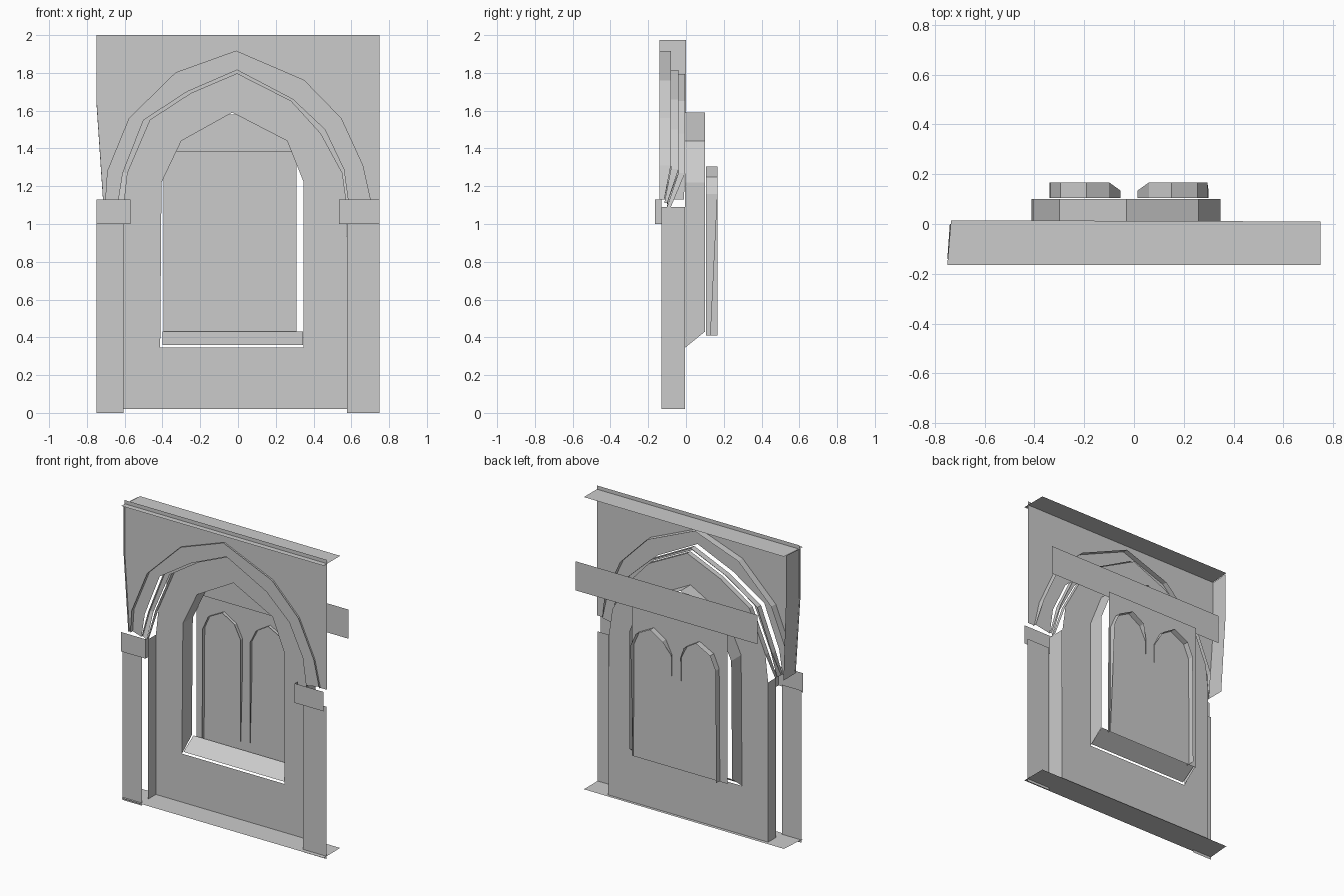
import bpy, bmesh

if "Cube" in bpy.data.objects:
    bpy.data.objects.remove(bpy.data.objects["Cube"])


def new_object(name, bm):
    bmesh.ops.remove_doubles(bm, verts=bm.verts, dist=0.0005)
    mesh = bpy.data.meshes.new(name)
    bm.to_mesh(mesh)
    bm.free()
    obj = bpy.data.objects.new(name, mesh)
    bpy.context.collection.objects.link(obj)


def strip(name, a, b):
    """Quads between two 3D polylines of equal length."""
    bm = bmesh.new()
    va = [bm.verts.new(p) for p in a]
    vb = [bm.verts.new(p) for p in b]
    for i in range(len(a) - 1):
        bm.faces.new((va[i], va[i + 1], vb[i + 1], vb[i]))
    new_object(name, bm)


def at(profile, y, foot=None):
    """Profile placed at depth y; its two feet may sit at another depth."""
    pts = [(x, y, z) for x, z in profile]
    if foot is not None:
        for i in (0, -1):
            pts[i] = (pts[i][0], foot, pts[i][2])
    return pts


def reveal(name, profile, y0, y1):
    strip(name, at(profile, y0), at(profile, y1))


def plate(name, y, *loops):
    """Flat upright sheet from an outline and optional holes."""
    bm = bmesh.new()
    edges = []
    for loop in loops:
        vs = [bm.verts.new((x, y, z)) for x, z in loop]
        edges += [bm.edges.new((vs[i - 1], vs[i])) for i in range(len(vs))]
    bmesh.ops.triangle_fill(bm, edges=edges, use_beauty=True, normal=(0, -1, 0))
    bmesh.ops.dissolve_limit(bm, angle_limit=0.01, verts=bm.verts, edges=bm.edges)
    new_object(name, bm)


def rect(x0, x1, z0, z1):
    return [(x0, z0), (x1, z0), (x1, z1), (x0, z1)]


# Arch profiles, left springing to right springing
outer = [(-.70, 1.13), (-.69, 1.28), (-.575, 1.56), (-.33, 1.80), (-.01, 1.915),
         (.35, 1.76), (.545, 1.56), (.66, 1.31), (.70, 1.13)]
middle = [(-.635, 1.11), (-.61, 1.27), (-.50, 1.55), (-.27, 1.70), (-.005, 1.815),
          (.29, 1.66), (.46, 1.50), (.56, 1.29), (.585, 1.11)]
inner = [(-.605, 1.09), (-.585, 1.27), (-.465, 1.55), (-.25, 1.69), (-.005, 1.795),
         (.28, 1.65), (.435, 1.48), (.55, 1.27), (.575, 1.09)]
window = [(-.412, .345), (-.405, 1.22), (-.30, 1.44), (-.03, 1.59),
          (.26, 1.44), (.348, 1.22), (.348, .345)]
FRONT, STEP1, STEP2, WALL, BACK = -.14, -.08, -.04, -.005, .10
FOOT1, FOOT2, FOOT3 = -.115, -.10, -.08

# Front sheet above the big arch
plate("spandrel", -.128,
      [(-.715, 1.13)] + outer + [(.75, 1.13), (.75, 2), (-.75, 2), (-.75, 1.65)])
strip("spandrel_left_side", at([(-.715, 1.13), (-.75, 1.65), (-.75, 1.975)], FRONT),
      [(-.715, -.01, 1.13), (-.74, 0, 1.65), (-.74, 0, 1.975)])

# Stepped arch mouldings: reveals straddle the flat rings
strip("arch_outer_reveal", at(outer, FRONT), at(outer, STEP1, FOOT1))
reveal_ring_y, inner_ring_y = -.115, -.06
strip("arch_outer_ring", at(outer, reveal_ring_y), at(middle, reveal_ring_y))
strip("arch_middle_reveal", at(middle, STEP1, FOOT1), at(middle, STEP2, FOOT2))
strip("arch_inner_ring", at(middle, inner_ring_y, FOOT2), at(inner, inner_ring_y, FOOT2))
strip("arch_inner_reveal", at(inner, STEP2, FOOT2), at(inner, WALL, FOOT3))

# Recessed wall with window opening
plate("recessed_wall", WALL, [(-.605, .02)] + inner + [(.58, .02)], window)

# Pilasters, their inner jambs and capitals
for side, edge, end, cap, face_y, jamb_y in (
        ("left", -.605, -.75, -.57, -.15, -.09),
        ("right", .577, .75, .535, -.135, -.13)):
    plate(side + "_pilaster", face_y, rect(edge, end, 0, 1.02))
    reveal(side + "_jamb", [(edge, .02), (edge, 1.09)], jamb_y, WALL)
    plate(side + "_capital", -.165, rect(cap, end, 1.0, 1.13))
    reveal(side + "_capital_side", [(cap, 1.0), (cap, 1.13)], -.165, -.13)

# Top and bottom ledges
for name, z in (("top_ledge", 1.975), ("bottom_ledge", .018)):
    strip(name, [(-.75, -.165, z), (.75, -.165, z)], [(-.735, .015, z), (.75, .01, z)])

# Window reveal (foot follows the sill slope) and sloping sill
window_back = [(x, max(z, .43)) for x, z in window]
strip("window_reveal", at(window, WALL)[:-1] + [(.348, WALL, .345)],
      at(window_back, BACK))
strip("window_sill", [(-.40, WALL, .36), (.345, WALL, .36)],
      [(-.40, BACK, .43), (.345, BACK, .43)])

# Backing band behind the window head, and the back panel
plate("back_band", BACK, rect(-.60, .75, 1.385, 1.58))
plate("window_panel", .127, rect(-.395, .31, .405, 1.405))

# Twin lancets mirrored about the mullion; most jambs taper downwards
lancet = [(.015, .48), (.015, 1.16), (.06, 1.25), (.15, 1.305),
          (.255, 1.25), (.295, 1.16), (.30, .41)]
for name, pts, outer_foot in (
        ("right_lancet", lancet, .13),
        ("left_lancet", [(-.04 - x, z) for x, z in lancet], .167)):
    back = at(pts, .167)
    back[0] = (pts[0][0], .108, pts[0][1])
    back[1] = (pts[1][0], .135, pts[1][1])
    back[-1] = (pts[-1][0], outer_foot, pts[-1][1])
    strip(name, at(pts, .105), back)
